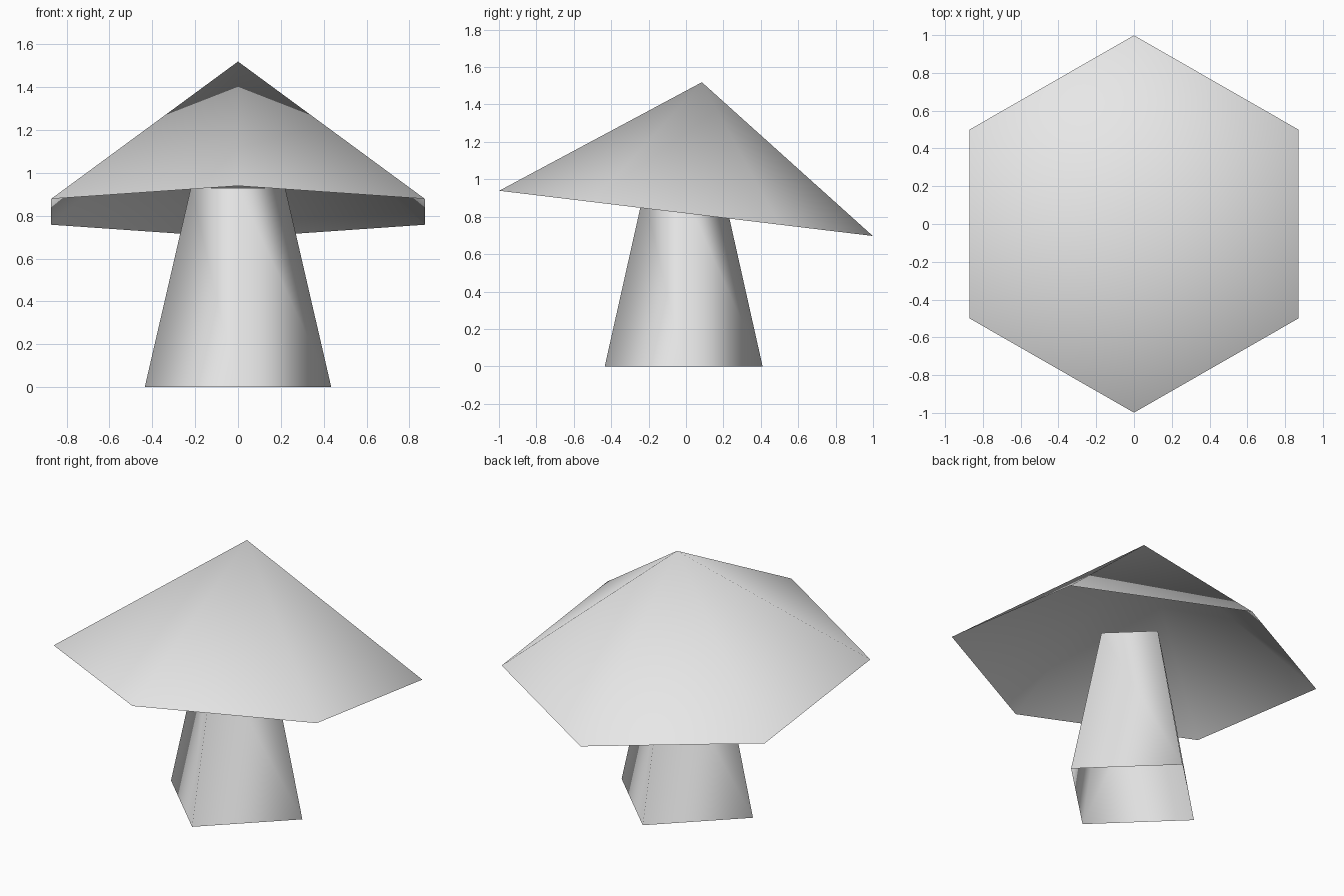
import bpy
import math

cube = bpy.data.objects.get("Cube")
if cube:
    bpy.data.objects.remove(cube, do_unlink=True)

# Single plain grey material
GREY = (0.8, 0.8, 0.8, 1.0)
grey = bpy.data.materials.new("light_grey")
grey.use_nodes = True
grey.diffuse_color = GREY
grey.node_tree.nodes["Principled BSDF"].inputs["Base Color"].default_value = GREY


def open_cone(name, sides, bottom, top, height, location, tilt=0.0, depth_scale=1.0):
    """Smooth-shaded low-poly cone without end faces."""
    bpy.ops.mesh.primitive_cone_add(
        vertices=sides, radius1=bottom, radius2=top, depth=height,
        end_fill_type='NOTHING', location=location, rotation=(tilt, 0, 0))
    obj = bpy.context.object
    obj.name = name
    obj.scale.y = depth_scale
    obj.data.materials.append(grey)
    bpy.ops.object.shade_smooth()
    return obj


# Four-sided tapered stem, open at both ends, corners on the axes
stem_height = 0.93
open_cone("stem", 4, 0.435, 0.22, stem_height,
          (0, -0.0125, stem_height / 2), depth_scale=0.97)

# Hollow six-sided cap, tipped towards the back
tilt = math.radians(-6.9)
cap_height = 0.706
rim_height = 0.818
half = cap_height / 2
open_cone("cap", 6, 1.006, 0, cap_height,
          (0, -half * math.sin(tilt), rim_height + half * math.cos(tilt)), tilt=tilt)
